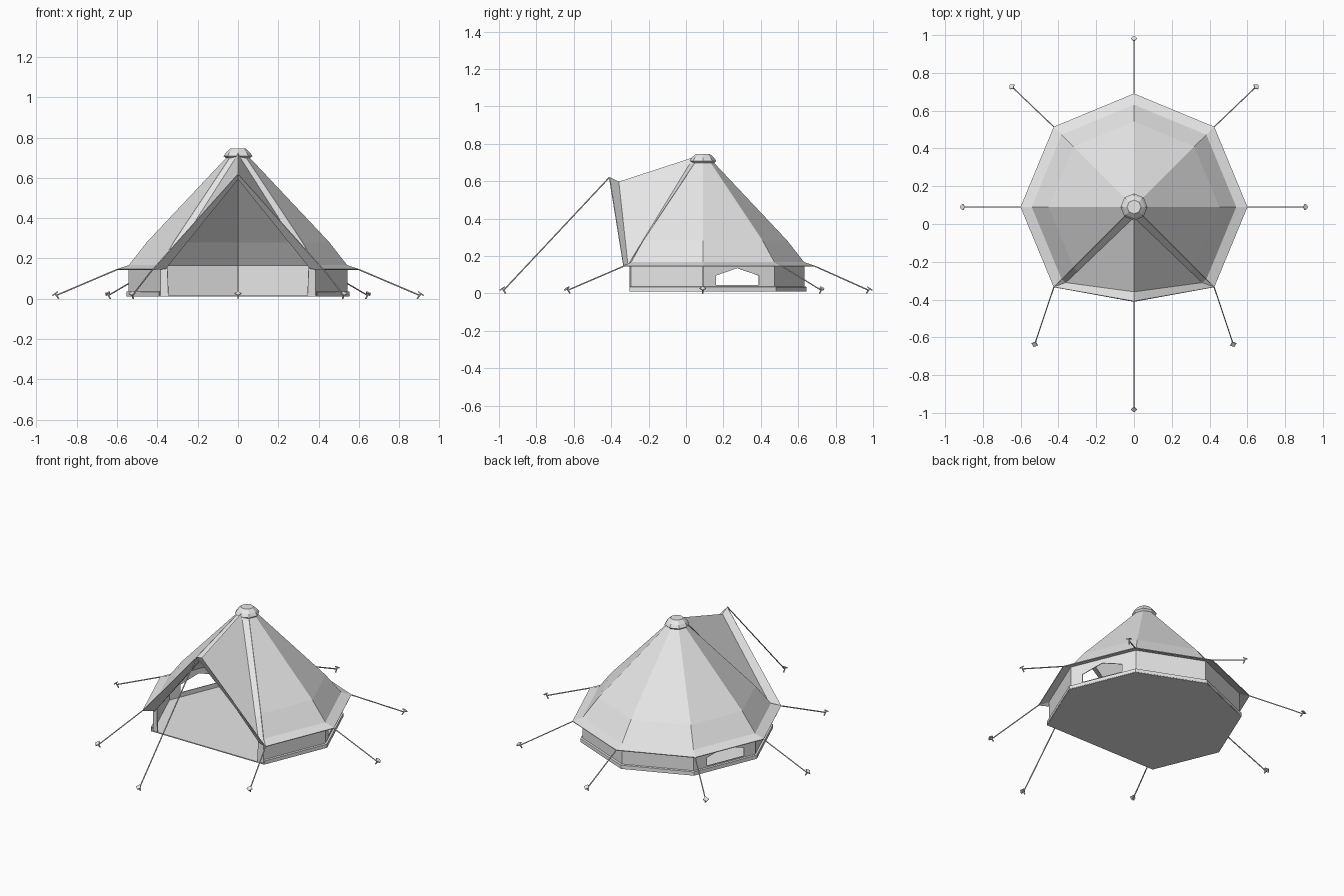
import bpy, bmesh, math
from mathutils import Vector

cube = bpy.data.objects.get("Cube")
if cube:
    bpy.data.objects.remove(cube, do_unlink=True)

CENTRE_Y = 0.09
SIDES = (-45, 0, 45, 90)        # half of the tent, the front corner left open


def material(name, rgb):
    m = bpy.data.materials.new(name)
    m.diffuse_color = (*rgb, 1)
    m.use_nodes = True
    m.node_tree.nodes["Principled BSDF"].inputs["Base Color"].default_value = (*rgb, 1)
    return m


CANVAS = material("light grey canvas", (0.8, 0.8, 0.8))


def corner(angle, r, z):
    a = math.radians(angle)
    return Vector((r * math.cos(a), CENTRE_Y + r * math.sin(a), z))


def sweep(profile, angles=SIDES):
    """Flat panels that follow a profile around the tent."""
    return [[corner(a, *p), corner(b, *p), corner(b, *q), corner(a, *q)]
            for a, b in zip(angles, angles[1:])
            for p, q in zip(profile, profile[1:])]


def finish(name, bm, mirror=False, thickness=0):
    bmesh.ops.remove_doubles(bm, verts=bm.verts, dist=0.0005)
    bmesh.ops.recalc_face_normals(bm, faces=bm.faces)
    mesh = bpy.data.meshes.new(name)
    bm.to_mesh(mesh)
    bm.free()
    mesh.materials.append(CANVAS)
    ob = bpy.data.objects.new(name, mesh)
    bpy.context.collection.objects.link(ob)
    if mirror:
        ob.modifiers.new("Mirror", "MIRROR").merge_threshold = 0.001
    if thickness:
        mod = ob.modifiers.new("Cloth", "SOLIDIFY")
        mod.thickness = thickness
        mod.offset = 0
    return ob


def cloth(name, polygons, thickness=0.005):
    bm = bmesh.new()
    for poly in polygons:
        bm.faces.new([bm.verts.new(p) for p in poly])
    return finish(name, bm, True, thickness)


# Roof panels with flared eaves
roof_profile = [(0.05, 0.705), (0.45, 0.28), (0.54, 0.165), (0.60, 0.145)]
cloth("roof", sweep(roof_profile))

# Raised entrance awning, joined to the roof by a narrow side strip
top, ridge, tip = Vector((0, 0.04, 0.725)), Vector((0, -0.36, 0.595)), Vector((0, -0.41, 0.62))
low_a, low_c = Vector((0.015, 0.02, 0.69)), Vector((0.36, -0.31, 0.15))
low_b = low_a.lerp(low_c, 0.816)
d0, d1, d2, eave = [corner(-45, *p) for p in roof_profile]
cloth("awning", [
    [top, low_a, low_b, low_c, ridge],
    [ridge, low_c, eave, tip],
    [d0, d1, low_b, low_a],
    [d1, d2, low_c, low_b],
    [d2, eave, low_c],
    [top, d0, low_a],
])

# Wall panels, the middle one holding a pointed window opening
wall_low, wall_high = 0.014, 0.165
walls = sweep([(0.54, wall_low), (0.54, wall_high)], (-45, 0))
walls += sweep([(0.54, wall_low), (0.54, wall_high)], (45, 90))


def on_panel(t, z):
    return corner(0, 0.54, z).lerp(corner(45, 0.54, z), t)


outer = [on_panel(*p) for p in ((0, wall_low), (1, wall_low), (1, wall_high),
                                (0.48, wall_high), (0, wall_high))]
inner = [on_panel(*p) for p in ((0.18, 0.045), (0.785, 0.045), (0.785, 0.095),
                                (0.48, 0.135), (0.18, 0.095))]
for i in range(5):
    j = (i + 1) % 5
    walls.append([outer[i], outer[j], inner[j], inner[i]])
# Narrow wall return beside the entrance
walls.append([corner(-45, 0.54, wall_low), Vector((0.345, -0.3, wall_low)),
              Vector((0.35, -0.3, wall_high)), corner(-45, 0.54, wall_high)])
cloth("walls", walls)

# Groundsheet and its raised border
floor = [Vector((0, corner(-45, 0.553, 0).y, 0.014))]
floor += [corner(a, 0.553, 0.014) for a in SIDES]
cloth("groundsheet", [floor], 0.006)
cloth("groundsheet_border", sweep([(0.54, 0.036), (0.553, 0.034), (0.553, 0.014)]), 0.003)

# Peak cap
half_turn = (-90, -45, 0, 45, 90)
cap = sweep([(0.055, 0.695), (0.07, 0.708), (0.058, 0.725), (0.036, 0.745)], half_turn)
cap.append([corner(a, 0.036, 0.745) for a in half_turn])
cloth("peak_cap", cap, 0.003)


def rod(bm, a, b, radius, sides=6):
    d = b - a
    matrix = d.to_track_quat("Z", "Y").to_matrix().to_4x4()
    matrix.translation = (a + b) / 2
    bmesh.ops.create_cone(bm, cap_ends=True, segments=sides, radius1=radius,
                          radius2=radius, depth=d.length, matrix=matrix)


# Guy ropes and tilted ground pegs
def guy_line(name, start, end):
    end = Vector(end)
    out = Vector((end.x - start.x, end.y - start.y, 0)).normalized()
    bm = bmesh.new()
    rod(bm, start, end - out * 0.006 + Vector((0, 0, 0.018)), 0.0035)
    finish(name + "_rope", bm)
    bm = bmesh.new()
    foot, head = end - out * 0.016, end + out * 0.002 + Vector((0, 0, 0.026))
    axis = (head - foot).normalized()
    rod(bm, foot, head, 0.004)
    rod(bm, head - axis * 0.003, head + axis * 0.003, 0.017, 4)
    finish(name + "_peg", bm)


guy_line("front", tip, (0, -0.98, 0))
guy_line("back", corner(90, 0.6, 0.145), (0, 0.98, 0))
for label, sign in (("left", 1), ("right", -1)):
    for part, angle, x, y in (("front", -45, 0.525, -0.635), ("side", 0, 0.905, 0.09),
                              ("back", 45, 0.645, 0.725)):
        start = corner(angle, 0.6, 0.145)
        start.x *= sign
        guy_line(part + "_" + label, start, (x * sign, y, 0))
